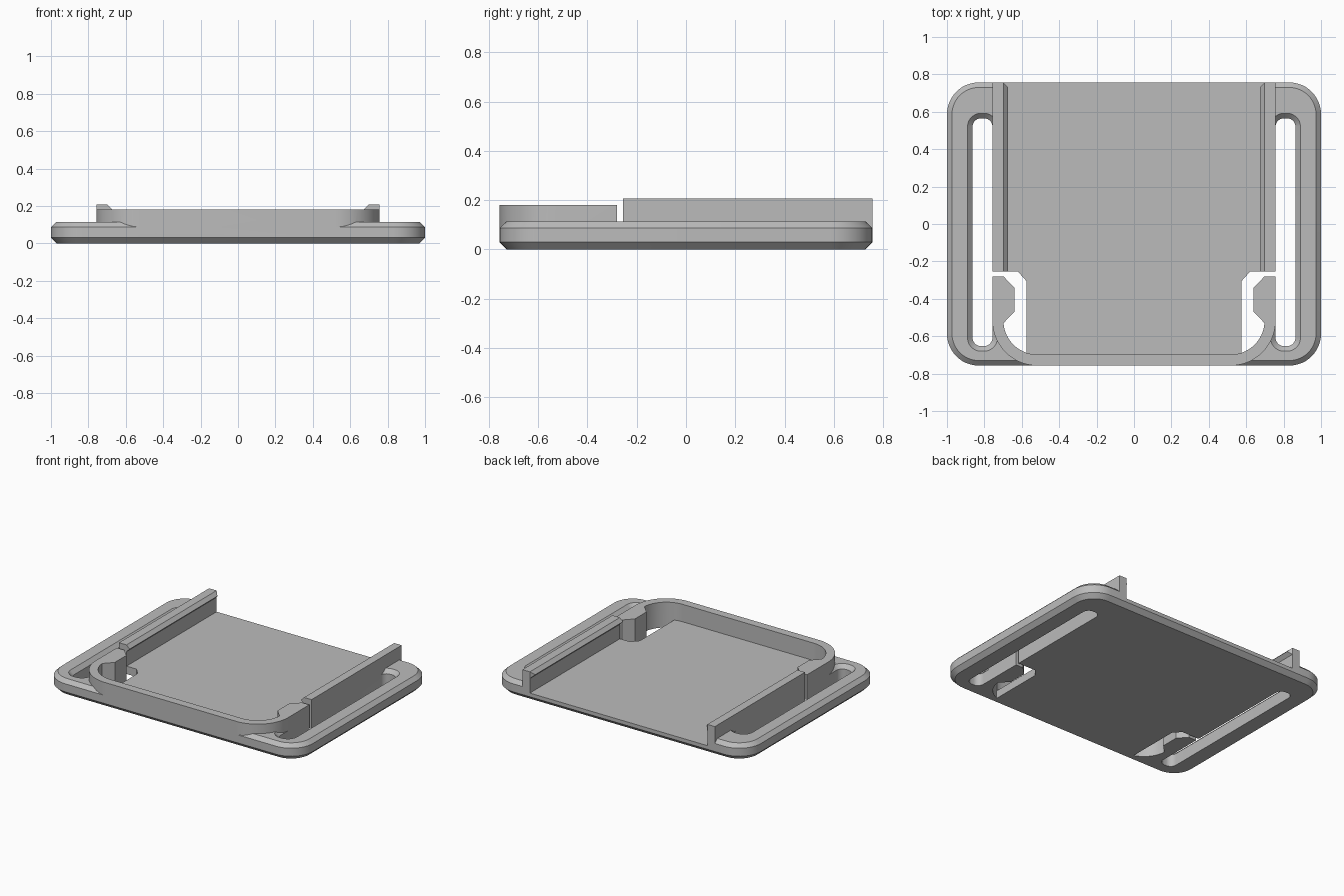
import bpy, bmesh
from math import cos, sin, pi, radians

cube = bpy.data.objects.get("Cube")
if cube:
    bpy.data.objects.remove(cube)

W, D = 1.0, 0.757            # half width and half depth of the plate
TOP, FLOOR = 0.113, 0.056    # frame top and tray floor
WALL_TOP, RAIL_TOP = 0.18, 0.207
OUT, INN = 0.757, 0.698      # outer and inner faces of the walls
GAP_BACK, GAP_FRONT = -0.255, -0.28
BIG = 1.2

grey = bpy.data.materials.new("plain grey")
grey.use_nodes = True
colour = (0.5, 0.5, 0.5, 1)
grey.diffuse_color = colour
grey.node_tree.nodes["Principled BSDF"].inputs["Base Color"].default_value = colour


def arc(cx, cy, r, a0, a1, n=12):
    angles = [radians(a0 + (a1 - a0) * i / n) for i in range(n + 1)]
    return [(cx + r * cos(a), cy + r * sin(a)) for a in angles]


def rounded(x0, x1, y0, y1, r, inset=0):
    """Rounded rectangle outline, shrunk by inset."""
    pts = []
    corners = [(x1 - r, y1 - r), (x0 + r, y1 - r), (x0 + r, y0 + r), (x1 - r, y0 + r)]
    for i, (cx, cy) in enumerate(corners):
        pts += arc(cx, cy, r - inset, 90 * i, 90 * i + 90)
    return pts


def flip(pts):
    return [(-x, y) for x, y in pts]


def finish(name, bm):
    bmesh.ops.recalc_face_normals(bm, faces=bm.faces)
    mesh = bpy.data.meshes.new(name)
    bm.to_mesh(mesh)
    bm.free()
    mesh.materials.append(grey)
    ob = bpy.data.objects.new(name, mesh)
    bpy.context.collection.objects.link(ob)
    return ob


def loft(name, layers):
    """Solid from (outline, height) layers with equal point counts."""
    bm = bmesh.new()
    rings = [[bm.verts.new((x, y, z)) for x, y in pts] for pts, z in layers]
    for a, b in zip(rings, rings[1:]):
        for i in range(len(a)):
            j = (i + 1) % len(a)
            bm.faces.new((a[i], a[j], b[j], b[i]))
    bm.faces.new(rings[0])
    bm.faces.new(rings[-1])
    return finish(name, bm)


def prism(name, pts, z0, z1):
    return loft(name, [(pts, z0), (pts, z1)])


def combine(body, other, operation):
    mod = body.modifiers.new(operation.lower(), 'BOOLEAN')
    mod.operation, mod.solver, mod.object = operation, 'EXACT', other
    bpy.context.view_layer.objects.active = body
    bpy.ops.object.modifier_apply(modifier=mod.name)
    bpy.data.objects.remove(other)


# Chamfered base plate
def plate(inset):
    return rounded(-W, W, -D, D, 0.17, inset)


body = loft("strap_tray", [(plate(0.03), 0), (plate(0), 0.03),
                           (plate(0), 0.087), (plate(0.027), TOP)])


# Strap slots with a chamfered upper rim
def slot(inset):
    return rounded(OUT, 0.863, -0.653, 0.565, 0.045, inset)


for side in (lambda p: p, flip):
    cutter = loft("slot_cutter", [(side(slot(0)), -0.1), (side(slot(0)), 0.086),
                                  (side(slot(-0.054)), 0.14)])
    combine(body, cutter, 'DIFFERENCE')

# Front block, hollowed later into the curved wall
right_edge = arc(0.517, -0.517, 0.24, -90, 0, 20) + [(OUT, GAP_FRONT)]
combine(body, prism("front_wall", right_edge + flip(right_edge)[::-1], 0.03, WALL_TOP), 'UNION')

# Side rails
for s in (1, -1):
    rail = [(s * INN, GAP_BACK), (s * OUT, GAP_BACK), (s * OUT, D), (s * INN, D)]
    combine(body, prism("rail", rail, 0.03, RAIL_TOP), 'UNION')

# Tray cavity, leaving the hooks on the spring arms
hook = [(INN, -0.53), (0.64, -0.47), (0.64, -0.34), (INN, GAP_FRONT)]
inner_arc = arc(0.517, -0.517, INN - 0.517, -90, -4, 20)
half = inner_arc + hook + [(INN, BIG)]
combine(body, prism("cavity_cutter", half + flip(half)[::-1], FLOOR, BIG), 'DIFFERENCE')

# Through openings that free the spring arms from floor and rail
clear_arc = [p for p in inner_arc if p[0] > 0.575]
opening = ([(0.575, clear_arc[0][1] - 0.005)] + clear_arc + hook +
           [(0.8, GAP_FRONT), (0.8, GAP_BACK), (0.62, GAP_BACK), (0.575, -0.305)])
for side in (lambda p: p, flip):
    combine(body, prism("opening_cutter", side(opening), -0.1, BIG), 'DIFFERENCE')

# Retaining lips along the rails, tapered at the back end
for s in (1, -1):
    bm = bmesh.new()
    for y, tip_y in ((GAP_BACK, GAP_BACK), (D, D - 0.026)):
        for x, z in ((0.73, RAIL_TOP), (INN, RAIL_TOP), (INN, 0.159), (0.73, 0.159)):
            bm.verts.new((s * x, y, z))
        bm.verts.new((s * 0.674, tip_y, 0.183))
    bmesh.ops.convex_hull(bm, input=bm.verts)
    bmesh.ops.dissolve_limit(bm, angle_limit=pi / 180, verts=bm.verts, edges=bm.edges)
    combine(body, finish("lip", bm), 'UNION')

# Smooth the curved walls, keep the chamfers crisp
bpy.ops.object.select_all(action='DESELECT')
body.select_set(True)
bpy.context.view_layer.objects.active = body
bpy.ops.object.shade_smooth_by_angle(angle=radians(25))
